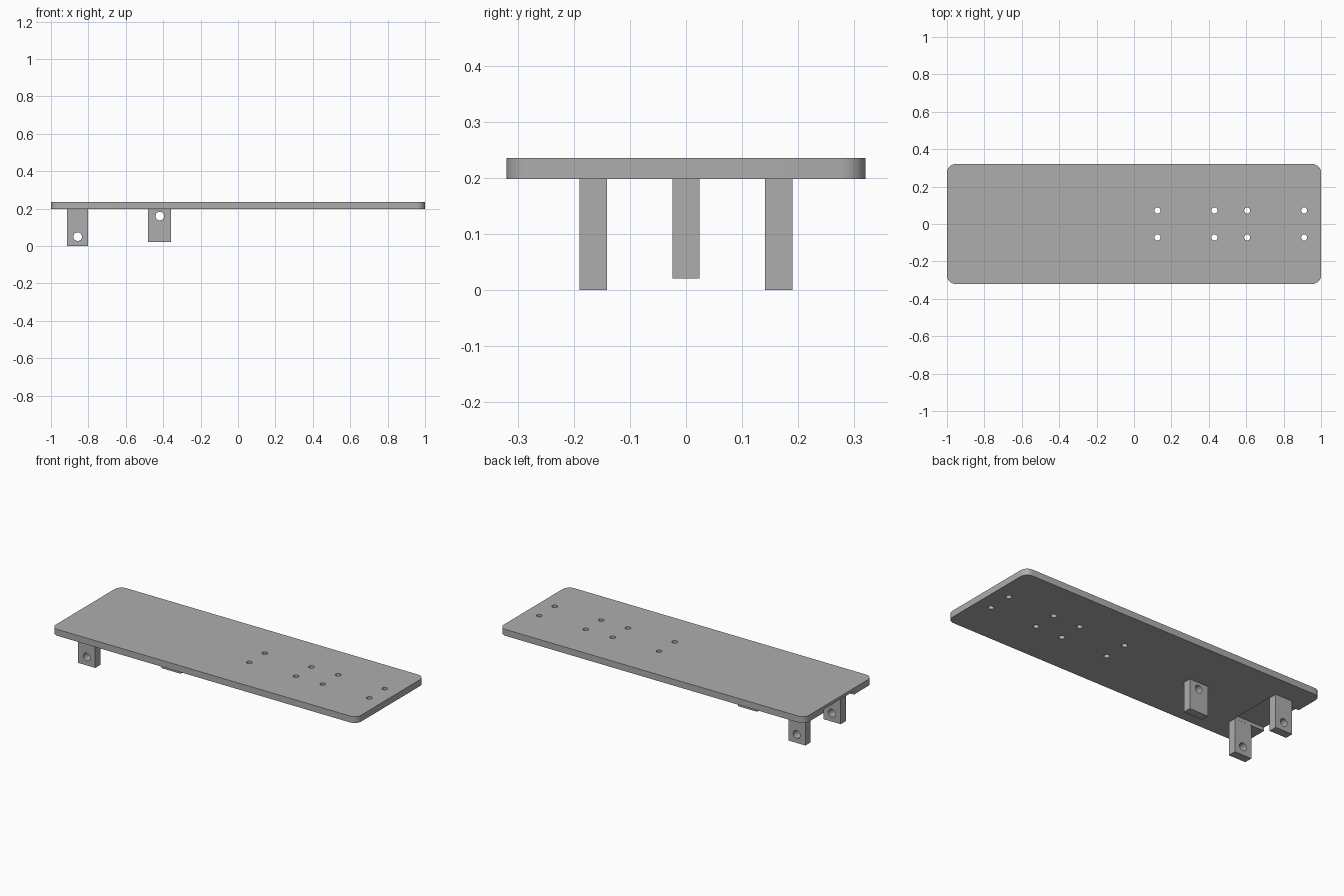
import bpy
import bmesh
import math
from mathutils import Matrix

cube = bpy.data.objects.get("Cube")
if cube:
    bpy.data.objects.remove(cube, do_unlink=True)

grey = bpy.data.materials.new("plain_grey")
grey.use_nodes = True
grey.diffuse_color = (0.42, 0.42, 0.42, 1)
grey.node_tree.nodes["Principled BSDF"].inputs["Base Color"].default_value = (0.42, 0.42, 0.42, 1)


def make_object(name, bm):
    mesh = bpy.data.meshes.new(name)
    bm.to_mesh(mesh)
    bm.free()
    mesh.materials.append(grey)
    obj = bpy.data.objects.new(name, mesh)
    bpy.context.collection.objects.link(obj)
    return obj


def box(name, low, high):
    bm = bmesh.new()
    bmesh.ops.create_cube(bm, size=1)
    for v in bm.verts:
        v.co = [lo + (c + 0.5) * (hi - lo) for c, lo, hi in zip(v.co, low, high)]
    return make_object(name, bm)


def rod(name, centre, radius, length, axis):
    bm = bmesh.new()
    turn = Matrix.Rotation(math.pi / 2, 4, "X") if axis == "Y" else Matrix()
    bmesh.ops.create_cone(bm, cap_ends=True, segments=32, radius1=radius, radius2=radius,
                          depth=length, matrix=Matrix.Translation(centre) @ turn)
    return make_object(name, bm)


def activate(obj):
    bpy.ops.object.select_all(action="DESELECT")
    obj.select_set(True)
    bpy.context.view_layer.objects.active = obj


def cut(obj, cutters):
    activate(obj)
    for cutter in cutters:
        mod = obj.modifiers.new("cut", "BOOLEAN")
        mod.operation = "DIFFERENCE"
        mod.solver = "EXACT"
        mod.object = cutter
        bpy.ops.object.modifier_apply(modifier=mod.name)
        bpy.data.objects.remove(cutter, do_unlink=True)
    bpy.ops.object.shade_smooth_by_angle(angle=math.radians(30))


# Deck with rounded vertical corners
plate_bottom, plate_top = 0.198, 0.236
deck = box("deck", (-1, -0.32, plate_bottom), (1, 0.32, plate_top))
bm = bmesh.new()
bm.from_mesh(deck.data)
corners = [e for e in bm.edges if abs(e.verts[0].co.z - e.verts[1].co.z) > 0.01]
bmesh.ops.bevel(bm, geom=corners, offset=0.045, segments=10, profile=0.5, affect="EDGES")
bm.to_mesh(deck.data)
bm.free()

# Screw holes and the shallow wheel recess under the end of the deck
cutters = [rod("screw_hole", (x, y, 0.217), 0.016, 0.2, "Z")
           for x in (0.125, 0.43, 0.605, 0.91) for y in (-0.072, 0.072)]
cutters.append(box("recess", (-1.1, -0.14, 0.1), (-0.8, 0.14, 0.218)))
cut(deck, cutters)

# Two end brackets and one middle bracket, each with an axle hole
for name, x0, x1, y, z0, hole_x, hole_z in (
        ("left_end_bracket", -0.914, -0.802, 0.165, 0, -0.857, 0.05),
        ("right_end_bracket", -0.914, -0.802, -0.165, 0, -0.857, 0.05),
        ("middle_bracket", -0.482, -0.358, 0, 0.021, -0.418, 0.16)):
    bracket = box(name, (x0, y - 0.0245, z0), (x1, y + 0.0245, plate_bottom))
    cut(bracket, [rod("axle_hole", (hole_x, y, hole_z), 0.023, 0.2, "Y")])
